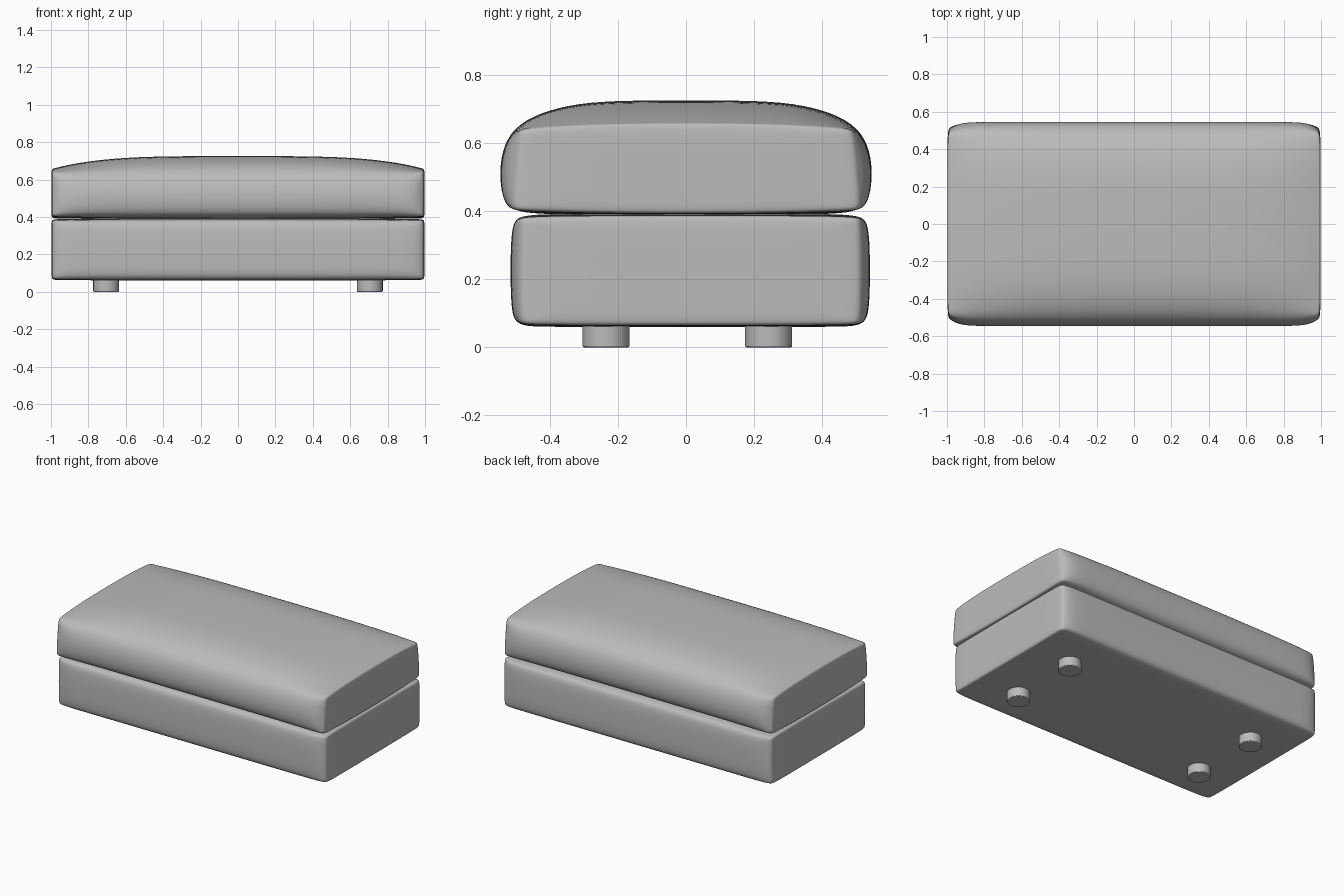
import bpy
import bmesh
import math

if "Cube" in bpy.data.objects:
    bpy.data.objects.remove(bpy.data.objects["Cube"], do_unlink=True)

grey = bpy.data.materials.new("grey_fabric")
grey.use_nodes = True
colour = (0.5, 0.5, 0.5, 1)
grey.diffuse_color = colour
grey.node_tree.nodes["Principled BSDF"].inputs["Base Color"].default_value = colour

EDGE = 0.978    # x of the end seams
STATIONS = [0, 0.3, 0.5, 0.65, 0.78, 0.87, 0.92, 0.95, 0.967, EDGE]
CAPS = [(0.985, 0.989), (0.95, 0.995), (0.8, 0.998), (0.4, 0.998)]  # scale, x


def finish(obj, angle):
    obj.data.materials.append(grey)
    bpy.ops.object.select_all(action="DESELECT")
    obj.select_set(True)
    bpy.context.view_layer.objects.active = obj
    bpy.ops.object.shade_smooth_by_angle(angle=math.radians(angle))


def full_ring(half):
    """Mirror a half outline (first and last points on the axis)."""
    return half + [(-y, z) for y, z in half[-2:0:-1]]


def padded_block(name, middle, end, y_shift):
    """Loft from the middle outline to the end outline, with bulging end caps."""
    middle, end = full_ring(middle), full_ring(end)
    zs = [z for y, z in end]
    z_mid = (min(zs) + max(zs)) / 2
    half = []
    for x in STATIONS:
        u = x / EDGE
        wy, wz = u ** 25, u ** 4
        half.append((x, [(a[0] + (b[0] - a[0]) * wy, a[1] + (b[1] - a[1]) * wz)
                         for a, b in zip(middle, end)]))
    for scale, x in CAPS:
        half.append((x, [(y * scale, z_mid + (z - z_mid) * scale) for y, z in end]))
    rings = [(-x, ring) for x, ring in half[:0:-1]] + half

    bm = bmesh.new()
    loops = [[bm.verts.new((x, y + y_shift, z)) for y, z in ring] for x, ring in rings]
    n = len(middle)
    for a, b in zip(loops, loops[1:]):
        for i in range(n):
            j = (i + 1) % n
            bm.faces.new((a[i], a[j], b[j], b[i]))
    bm.faces.new(loops[0])
    bm.faces.new(loops[-1])
    bmesh.ops.recalc_face_normals(bm, faces=bm.faces)
    mesh = bpy.data.meshes.new(name)
    bm.to_mesh(mesh)
    bm.free()
    obj = bpy.data.objects.new(name, mesh)
    bpy.context.collection.objects.link(obj)
    finish(obj, 60)
    sub = obj.modifiers.new("smooth", "SUBSURF")
    sub.levels = sub.render_levels = 2


# Domed seat cushion
padded_block(
    "seat_cushion",
    [(0, .388), (.25, .388), (.44, .392), (.505, .400), (.536, .432), (.549, .50),
     (.542, .575), (.515, .635), (.455, .68), (.35, .713), (.22, .726), (0, .726)],
    [(0, .392), (.25, .394), (.44, .399), (.502, .402), (.517, .412), (.512, .48),
     (.505, .56), (.496, .634), (.482, .645), (.35, .655), (.22, .66), (0, .662)],
    0)

# Upholstered base
padded_block(
    "base",
    [(0, .06), (.25, .06), (.44, .06), (.495, .063), (.518, .08), (.527, .12),
     (.529, .225), (.527, .33), (.518, .372), (.495, .39), (.35, .393), (0, .393)],
    [(0, .064), (.25, .064), (.44, .065), (.49, .067), (.502, .075), (.505, .12),
     (.507, .225), (.505, .33), (.502, .376), (.49, .384), (.35, .387), (0, .388)],
    0.0125)

# Four round feet
for side, x in (("left", 0.705), ("right", -0.705)):
    for place, y in (("front", -0.235), ("back", 0.243)):
        bpy.ops.mesh.primitive_cylinder_add(vertices=48, radius=0.069, depth=0.07,
                                            location=(x, y, 0.035))
        foot = bpy.context.object
        foot.name = f"{place}_{side}_foot"
        finish(foot, 40)
        bevel = foot.modifiers.new("soft_edge", "BEVEL")
        bevel.width = 0.004
        bevel.segments = 2
